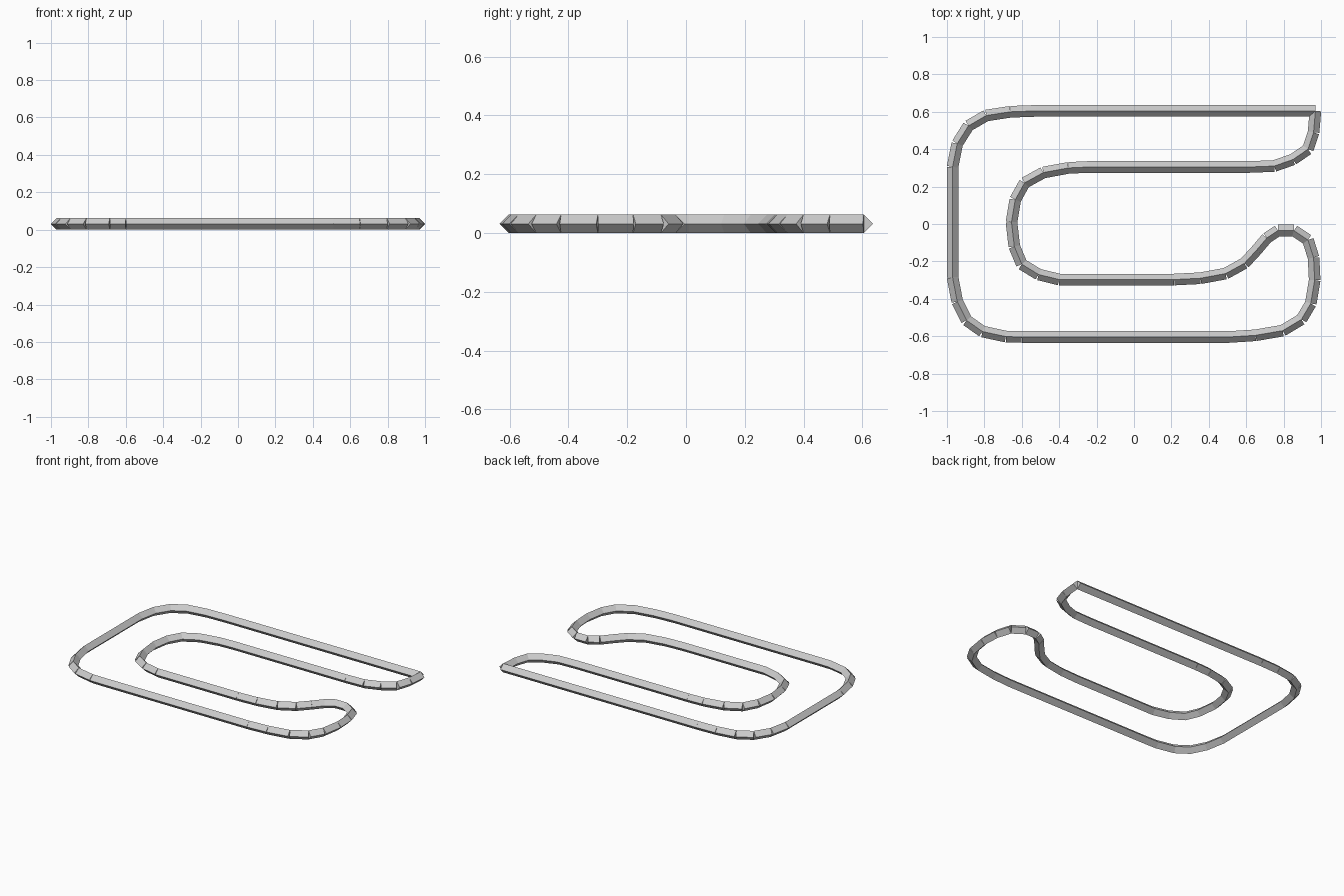
import bpy
import bmesh
import math
from mathutils import Matrix, Vector

cube = bpy.data.objects.get("Cube")
if cube:
    bpy.data.objects.remove(cube, do_unlink=True)

RADIUS = 0.031   # half the diagonal of the square bar

# One flat grey for the whole rail
grey = bpy.data.materials.new("rail_grey")
grey.use_nodes = True
colour = (0.6, 0.6, 0.6, 1)
grey.diffuse_color = colour
grey.node_tree.nodes["Principled BSDF"].inputs["Base Color"].default_value = colour

# Centreline of each bend; the straights are the gaps between bends
back_left_bend = [(-.52, .605), (-.66, .6), (-.79, .58), (-.885, .525), (-.945, .43), (-.97, .305)]
front_left_bend = [(-.97, -.285), (-.945, -.415), (-.895, -.515), (-.81, -.575), (-.685, -.602), (-.6, -.604)]
front_right_bend = [(.51, -.604), (.65, -.595), (.795, -.57), (.895, -.51), (.945, -.425), (.966, -.3)]
hook_bend = [(.96, -.18), (.93, -.085), (.855, -.035), (.77, -.035), (.71, -.075), (.655, -.14)]
inner_entry_bend = [(.59, -.21), (.49, -.265), (.355, -.29), (.215, -.297)]
inner_hairpin = [(-.4, -.297), (-.51, -.27), (-.6, -.215), (-.64, -.12), (-.655, .01),
                 (-.635, .13), (-.585, .22), (-.485, .275), (-.35, .3), (-.24, .305)]
closing_bend = [(.62, .305), (.75, .31), (.85, .345), (.93, .4), (.96, .49), (.97, .605)]

centreline = (back_left_bend + front_left_bend + front_right_bend + hook_bend
              + inner_entry_bend + inner_hairpin + closing_bend)


def add_bar(bm, start, end):
    """Add a straight square bar, resting on its edge, from start to end."""
    a, b = Vector((*start, RADIUS)), Vector((*end, RADIUS))
    along = (b - a).normalized()
    up = Vector((0, 0, 1))
    side = up.cross(along)
    turn = Matrix((side, up, along)).transposed().to_4x4()
    bmesh.ops.create_cone(
        bm, cap_ends=True, segments=4, radius1=RADIUS, radius2=RADIUS,
        depth=(b - a).length, matrix=Matrix.Translation((a + b) / 2) @ turn)


# Closed chain of separate square-cut bars, wrapping round at the back right corner
bm = bmesh.new()
for i, point in enumerate(centreline):
    add_bar(bm, point, centreline[(i + 1) % len(centreline)])
bmesh.ops.recalc_face_normals(bm, faces=bm.faces)

mesh = bpy.data.meshes.new("track_rail")
bm.to_mesh(mesh)
bm.free()
mesh.materials.append(grey)
rail = bpy.data.objects.new("track_rail", mesh)
bpy.context.collection.objects.link(rail)
